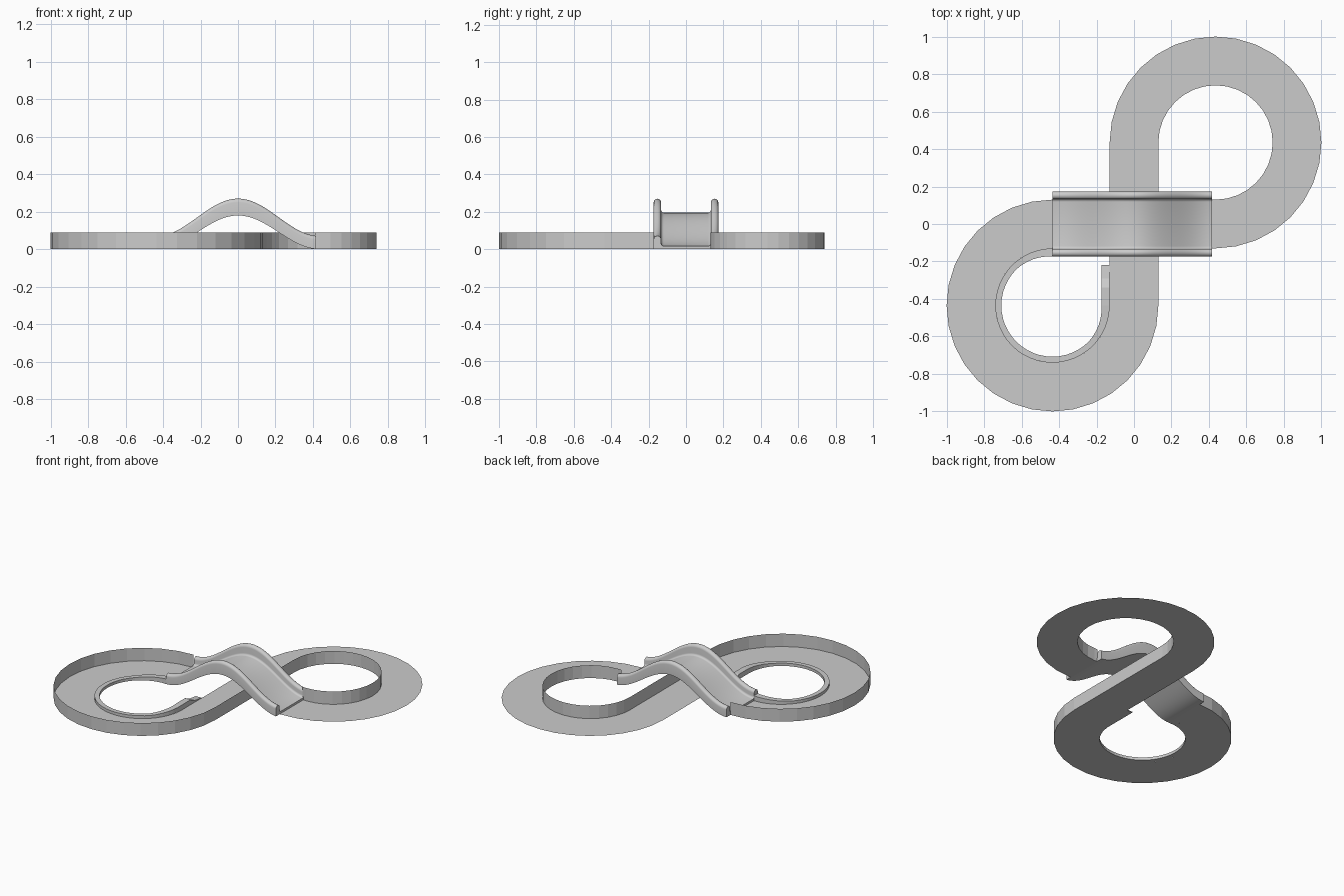
import bpy
from math import sin, cos, pi, radians

cube = bpy.data.objects.get("Cube")
if cube:
    bpy.data.objects.remove(cube)

R = 0.435      # centreline radius of both loops
HALF = 0.13    # half width of the road
WALL = 0.09    # wall height

grey = bpy.data.materials.new("light_grey")
grey.use_nodes = True
grey.diffuse_color = (0.6, 0.6, 0.6, 1)
grey.node_tree.nodes["Principled BSDF"].inputs["Base Color"].default_value = grey.diffuse_color


def loft(name, rows, closed=False, smooth=False):
    """Skin equal-length rows of points; closed rows get end caps."""
    n = len(rows[0])
    verts = [p for row in rows for p in row]
    faces = []
    for i in range(len(rows) - 1):
        for j in range(n if closed else n - 1):
            k = (j + 1) % n
            faces.append((i * n + j, i * n + k, (i + 1) * n + k, (i + 1) * n + j))
    if closed:
        faces.append(tuple(reversed(range(n))))
        faces.append(tuple(range(len(verts) - n, len(verts))))
    mesh = bpy.data.meshes.new(name)
    mesh.from_pydata(verts, [], faces)
    mesh.materials.append(grey)
    obj = bpy.data.objects.new(name, mesh)
    bpy.context.collection.objects.link(obj)
    if smooth:
        bpy.ops.object.select_all(action='DESELECT')
        obj.select_set(True)
        bpy.context.view_layer.objects.active = obj
        bpy.ops.object.shade_smooth_by_angle(angle=radians(35))
    return obj


def track_path(offset, steps=24):
    """Figure-eight line, shifted sideways from the centreline."""
    pts = []
    for i in range(steps + 1):
        a = pi / 2 + 1.5 * pi * i / steps
        pts.append((-R + (R + offset) * cos(a), -R + (R + offset) * sin(a)))
    for i in range(steps + 1):
        a = pi - 1.5 * pi * i / steps
        pts.append((R + (R - offset) * cos(a), R + (R - offset) * sin(a)))
    pts.append((0.41, offset))
    return pts


# Flat road surface
left, right = track_path(-HALF), track_path(HALF)
loft("road", [[(*p, 0), (*q, 0)] for p, q in zip(left, right)])

# Side wall: outside of one loop, inside of the other
loft("side_wall", [[(*p, 0), (*p, WALL)] for p in right])


# Low curb around the walled loop's hole, with a ramped straight end
def curb_row(x, y, nx, ny, width, height):
    return [(x, y, 0), (x, y, height),
            (x - nx * width, y - ny * width, height), (x - nx * width, y - ny * width, 0)]


rows = []
inner = R - HALF
for i in range(37):
    a = pi / 2 + 1.5 * pi * i / 36
    t = max(0, abs(i - 18) - 12) / 6
    rows.append(curb_row(-R + inner * cos(a), -R + inner * sin(a), cos(a), sin(a),
                         0.032 + 0.011 * t, 0.02 + 0.015 * t))
for y, h in ((-0.34, 0.035), (-0.29, 0.012), (-0.22, 0.004)):
    rows.append(curb_row(-HALF, y, 1, 0, 0.043, h))
loft("curb", rows, closed=True)


# Humped bridge with rounded rails
def bridge_section(x):
    base = 0.09 + 0.09 * cos(pi * x / R)
    rail = 0.07 + 0.02 * (base / 0.18)
    half = [(0.173, 0)]
    for i in range(9):
        a = pi * i / 8
        half.append((0.153 + 0.02 * cos(a), rail - 0.02 + 0.02 * sin(a)))
    for i in range(5):
        a = pi / 2 * i / 4
        half.append((0.118 + 0.015 * cos(a), 0.03 - 0.015 * sin(a)))
    ring = half + [(-y, z) for y, z in reversed(half)]
    return [(x, y, base + z) for y, z in ring]


loft("bridge", [bridge_section(-R + 0.85 * i / 40) for i in range(41)],
     closed=True, smooth=True)
